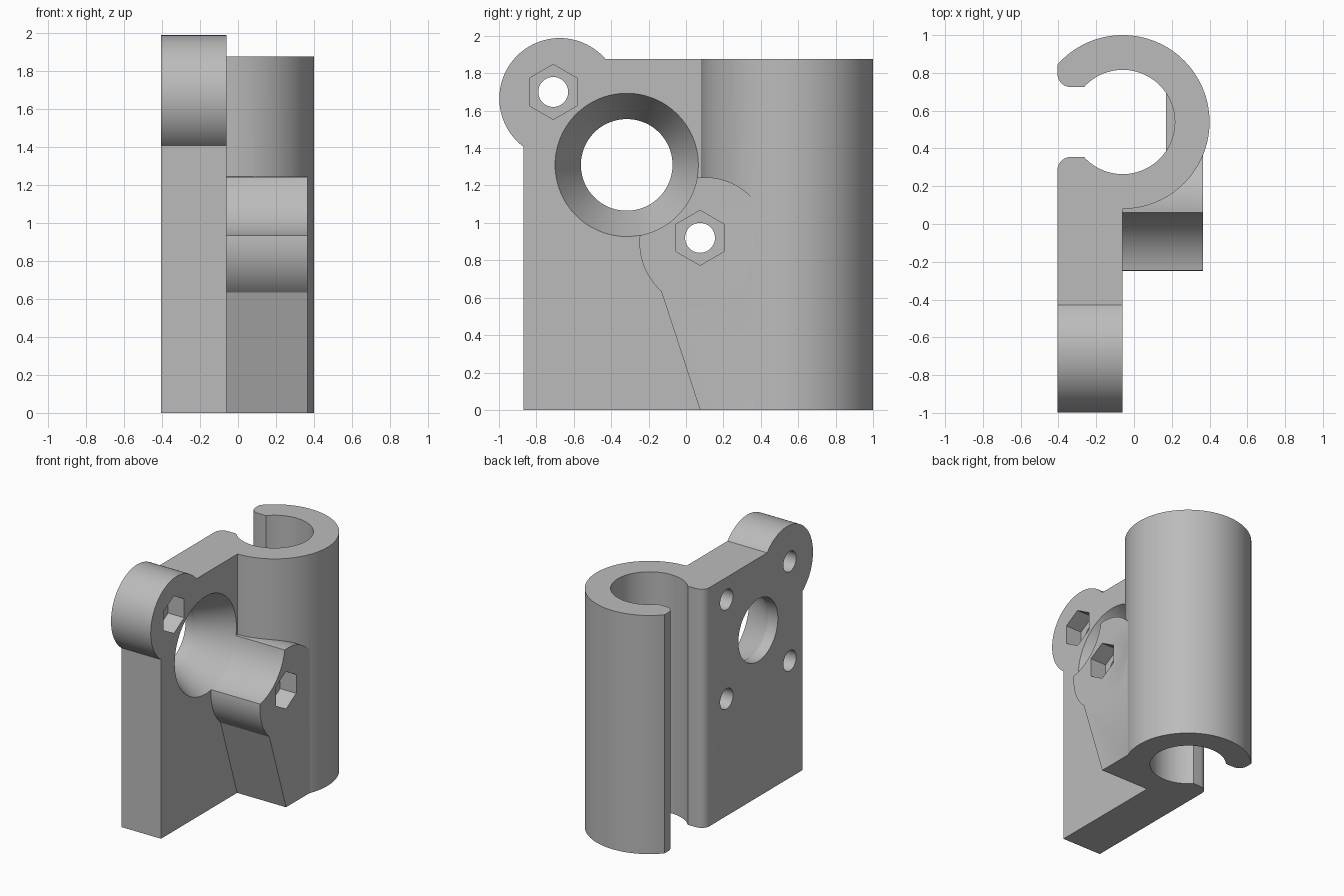
import bpy, bmesh, math

if "Cube" in bpy.data.objects:
    bpy.data.objects.remove(bpy.data.objects["Cube"], do_unlink=True)

grey = bpy.data.materials.new("plain grey")
grey.use_nodes = True
GREY = (0.5, 0.5, 0.5, 1)
grey.diffuse_color = GREY
grey.node_tree.nodes["Principled BSDF"].inputs["Base Color"].default_value = GREY


def make(name, bm):
    bmesh.ops.recalc_face_normals(bm, faces=bm.faces)
    mesh = bpy.data.meshes.new(name)
    bm.to_mesh(mesh)
    bm.free()
    mesh.materials.append(grey)
    obj = bpy.data.objects.new(name, mesh)
    bpy.context.collection.objects.link(obj)
    return obj


def extrude(name, points, direction):
    """Solid made by pushing a flat outline along a direction."""
    bm = bmesh.new()
    face = bm.faces.new([bm.verts.new(p) for p in points])
    moved = bmesh.ops.extrude_face_region(bm, geom=[face], use_keep_orig=True)["geom"]
    verts = [v for v in moved if isinstance(v, bmesh.types.BMVert)]
    bmesh.ops.translate(bm, verts=verts, vec=direction)
    return make(name, bm)


def lathe(name, y, z, profile, sides=96):
    """Solid turned around an axis along x; profile holds (x, radius) pairs."""
    bm = bmesh.new()
    turn = [2 * math.pi * i / sides for i in range(sides)]
    rings = [[bm.verts.new((x, y + r * math.sin(a), z + r * math.cos(a))) for a in turn]
             for x, r in profile]
    for a, b in zip(rings, rings[1:]):
        for i in range(sides):
            j = (i + 1) % sides
            bm.faces.new((a[i], a[j], b[j], b[i]))
    bm.faces.new(rings[0])
    bm.faces.new(rings[-1])
    return make(name, bm)


def combine(target, other, operation):
    mod = target.modifiers.new(operation.lower(), "BOOLEAN")
    mod.operation = operation
    mod.solver = "EXACT"
    mod.object = other
    bpy.context.view_layer.objects.active = target
    bpy.ops.object.modifier_apply(modifier=mod.name)
    bpy.data.objects.remove(other, do_unlink=True)


def arc(cx, cy, r, start, end, steps):
    angles = [math.radians(start + (end - start) * i / steps) for i in range(steps + 1)]
    return [(cx + r * math.cos(a), cy + r * math.sin(a), 0) for a in angles]


BACK, FACE, BOSS = -0.405, -0.06, 0.365     # x of plate back, plate face, boss face
TUBE_Y, HEIGHT = 0.54, 1.875
HOLE_Y, HOLE_Z = (-0.71, 0.075), (0.92, 1.70)

# Mounting plate and split tube as one outline
outline = [(BACK, -0.87, 0), (FACE, -0.87, 0)]
outline += arc(FACE, TUBE_Y, 0.46, -90, 138.5, 80)
outline += arc(-0.335, 0.795, 0.07, 180, 270, 10)
outline += arc(FACE, TUBE_Y, 0.276, 138, -138, 80)
outline += arc(-0.335, 0.285, 0.07, 90, 180, 10)
bracket = extrude("bracket", outline, (0, 0, HEIGHT))

# Round ear at the top front corner
combine(bracket, lathe("ear", -0.675, 1.665, [(BACK, 0.323), (FACE, 0.323)]), "UNION")

# Round boss with a sloping support rib, kept clear of the bore
boss = lathe("boss", 0.1, 0.895, [(-0.1, 0.349), (BOSS, 0.349)])
rib = [(-0.1, -0.132, 0.633), (-0.1, 0.075, 0), (-0.1, 0.5, 0), (-0.1, 0.4, 0.9), (-0.1, 0.1, 0.9)]
combine(boss, extrude("rib", rib, (BOSS + 0.1, 0, 0)), "UNION")
bore = extrude("bore", arc(FACE, TUBE_Y, 0.31, 0, 355, 71), (0, 0, 3))
bore.location.z = -0.5
bpy.context.view_layer.update()
combine(boss, bore, "DIFFERENCE")
combine(bracket, boss, "UNION")

# Small flat stop inside the bore
stop = [(0.17, 0.36, 0.63), (0.3, 0.36, 0.63), (0.3, 0.72, 0.63), (0.17, 0.72, 0.63)]
combine(bracket, extrude("stop", stop, (0, 0, 0.57)), "UNION")

# Central opening flaring toward the face
opening = [(-0.6, 0.245), (-0.32, 0.245), (FACE, 0.383), (0.6, 0.383)]
combine(bracket, lathe("opening", -0.317, 1.31, opening), "DIFFERENCE")

# Four screw holes; two go through and end in hexagonal nut pockets
for y in HOLE_Y:
    for z in HOLE_Z:
        ear_hole = y < 0 and z > 1
        boss_hole = y > 0 and z < 1
        through = ear_hole or boss_hole
        end = 0.6 if through else -0.14
        combine(bracket, lathe("screw_hole", y, z, [(-0.6, 0.08), (end, 0.08)], 40), "DIFFERENCE")
        if through:
            surface = FACE if ear_hole else BOSS
            pocket = [(surface - 0.14, 0.147), (surface + 0.1, 0.147)]
            combine(bracket, lathe("nut_pocket", y, z, pocket, 6), "DIFFERENCE")

bpy.ops.object.select_all(action="DESELECT")
bracket.select_set(True)
bpy.context.view_layer.objects.active = bracket
bpy.ops.object.shade_smooth_by_angle(angle=math.radians(25))
